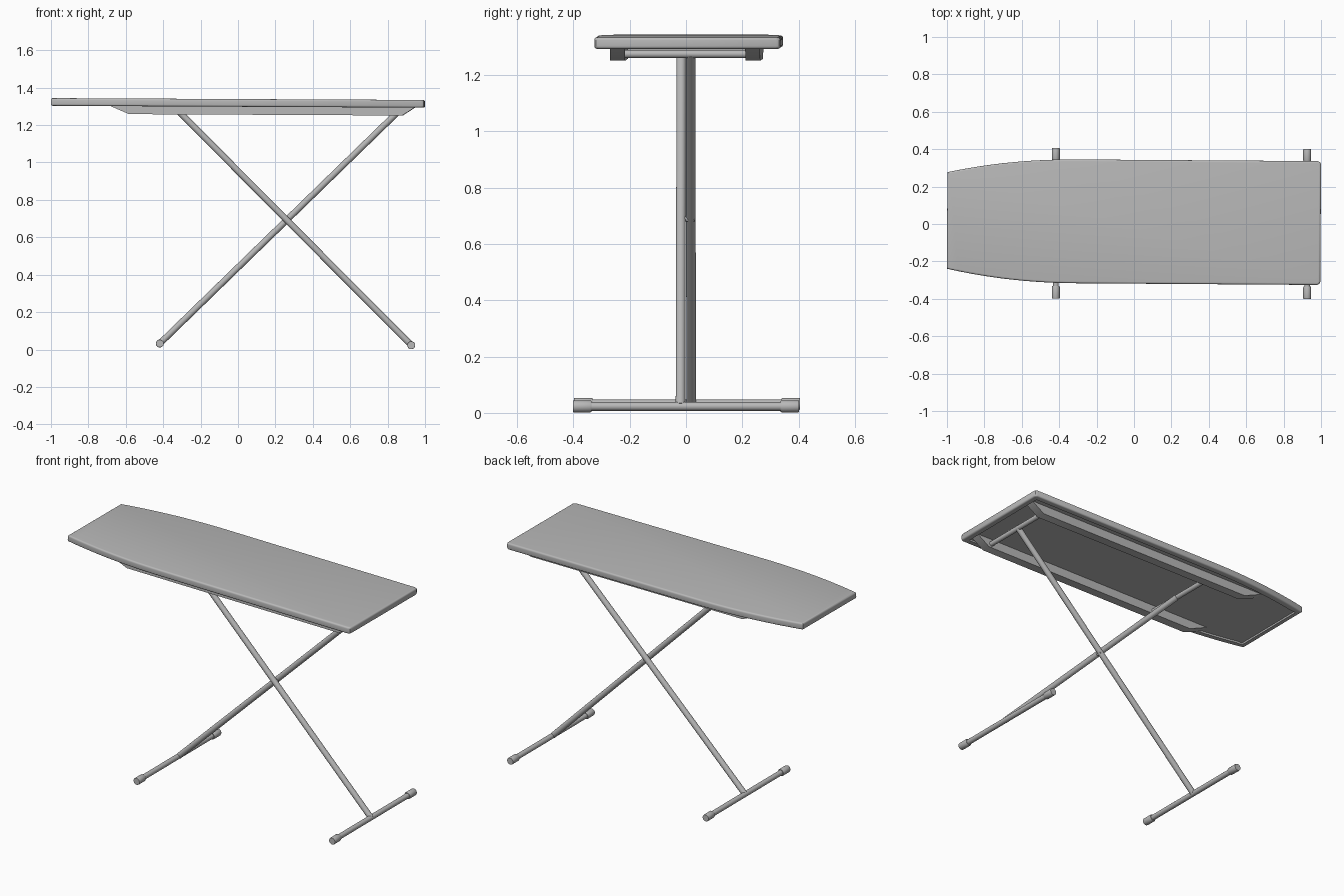
import bpy, bmesh, math
from mathutils import Vector

if "Cube" in bpy.data.objects:
    bpy.data.objects.remove(bpy.data.objects["Cube"])

TILT = (0, 0.005, -0.007)   # slight pitch and yaw of the table top

GREY = bpy.data.materials.new("mid_grey")
GREY.diffuse_color = (0.48, 0.48, 0.48, 1)
GREY.use_nodes = True
GREY.node_tree.nodes["Principled BSDF"].inputs["Base Color"].default_value = GREY.diffuse_color


def add_object(name, bm, loc=(0, 0, 0), rot=(0, 0, 0), angle=35):
    bmesh.ops.recalc_face_normals(bm, faces=bm.faces)
    me = bpy.data.meshes.new(name)
    bm.to_mesh(me)
    bm.free()
    me.materials.append(GREY)
    ob = bpy.data.objects.new(name, me)
    ob.location, ob.rotation_euler = loc, rot
    bpy.context.collection.objects.link(ob)
    bpy.ops.object.select_all(action='DESELECT')
    ob.select_set(True)
    bpy.context.view_layer.objects.active = ob
    bpy.ops.object.shade_smooth_by_angle(angle=math.radians(angle))
    return ob


def prism(points, direction):
    bm = bmesh.new()
    face = bm.faces.new([bm.verts.new(p) for p in points])
    ext = bmesh.ops.extrude_face_region(bm, geom=[face])
    bmesh.ops.translate(bm, vec=direction,
                        verts=[v for v in ext['geom'] if isinstance(v, bmesh.types.BMVert)])
    bmesh.ops.recalc_face_normals(bm, faces=bm.faces)
    return bm


def revolve(name, start, end, profile, sides=20):
    """Closed turned part from start to end; profile = (distance, radius)."""
    start, end = Vector(start), Vector(end)
    bm = bmesh.new()
    rings = [[bm.verts.new((r * math.cos(2 * math.pi * i / sides),
                            r * math.sin(2 * math.pi * i / sides), d))
              for i in range(sides)] for d, r in profile]
    for a, b in zip(rings, rings[1:]):
        for i in range(sides):
            j = (i + 1) % sides
            bm.faces.new((a[i], a[j], b[j], b[i]))
    bm.faces.new(rings[0])
    bm.faces.new(rings[-1])
    rot = (end - start).to_track_quat('Z', 'Y').to_euler()
    return add_object(name, bm, start, rot)


def tube(name, start, end, r):
    length = (Vector(end) - Vector(start)).length
    return revolve(name, start, end, [(0, r), (length, r)])


# Padded board: straight sides, tapering curve to the narrow blunt end
half = [(0.998, 0.314), (0.993, 0.325), (0.981, 0.331)]
for i in range(13):
    t = i / 12
    half.append((-0.3 - 0.699 * t, 0.331 - 0.073 * t ** 2.1))
outline = half + [(x, -y) for x, y in reversed(half)]
bm = prism([(x, y, 0) for x, y in outline], (0, 0, 0.041))
rim = [e for e in bm.edges if abs(e.verts[0].co.z - e.verts[1].co.z) < 1e-5]
bmesh.ops.bevel(bm, geom=rim, offset=0.01, segments=4, profile=0.5, affect='EDGES')
bm.normal_update()
under = min(bm.faces, key=lambda f: f.normal.z * f.calc_area())
bmesh.ops.inset_region(bm, faces=[under], thickness=0.026)
bmesh.ops.inset_region(bm, faces=[under], thickness=0.001, depth=-0.01)
add_object("board", bm, (0, 0.012, 1.298), TILT)

# Under-board rails with sloped ends
for side, y in (("front", -0.268), ("back", 0.212)):
    pts = [(-0.71, y, 0.014), (-0.58, y, -0.041), (0.88, y, -0.041), (0.965, y, 0.014)]
    add_object(side + "_rail", prism(pts, (0, 0.053, 0)), (0, 0.005, 1.2965), TILT)

# Crossed legs, each with a pivot bar at the top and a foot bar with end caps
R = 0.017
legs = (("right", 0.926, 0.0, 0.023, -0.320, 1.276, -0.0195, -0.0165),
        ("left", -0.418, 0.004, 0.032, 0.860, 1.275, 0.0185, 0.0165))
for name, fx, fy, fz, tx, tz, y0, y1 in legs:
    tube(name + "_leg", (fx, y0, fz), (tx, y1, tz), R)
    tube(name + "_leg_pivot_bar", (tx, -0.235, tz), (tx, 0.235, tz), 0.0145)
    tube(name + "_foot_bar", (fx, fy - 0.36, fz), (fx, fy + 0.36, fz), 0.0155)
    for end, s in (("front", -1), ("back", 1)):
        revolve(f"{name}_foot_{end}_cap", (fx, fy + s * 0.335, fz), (fx, fy + s * 0.4015, fz),
                [(0, 0.019), (0.006, 0.0215), (0.062, 0.0215), (0.0665, 0.02)])

# Pivot pin where the legs cross
tube("leg_pivot_pin", (0.265, -0.03, 0.688), (0.265, 0.03, 0.688), 0.009)
